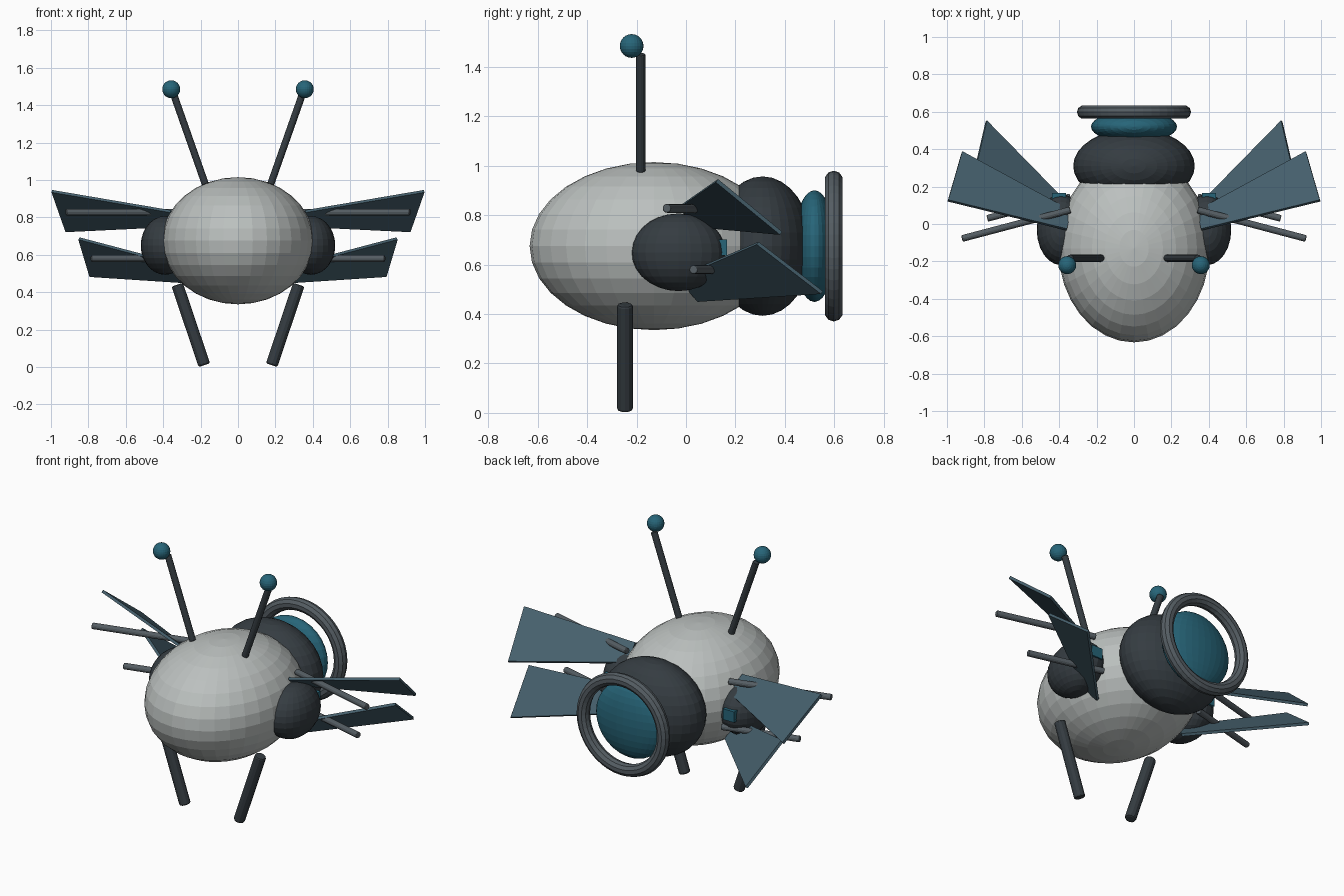
import bpy
import bmesh
from mathutils import Vector

if "Cube" in bpy.data.objects:
    bpy.data.objects.remove(bpy.data.objects["Cube"])


def material(name, rgb):
    m = bpy.data.materials.new(name)
    m.diffuse_color = (*rgb, 1)
    m.use_nodes = True
    m.node_tree.nodes["Principled BSDF"].inputs["Base Color"].default_value = m.diffuse_color
    return m


SHELL = material("shell", (0.50, 0.53, 0.52))
DARK = material("dark", (0.035, 0.045, 0.053))
TEAL = material("teal", (0.02, 0.13, 0.19))
BLADE = material("blade", (0.06, 0.115, 0.15))
STEEL = material("steel", (0.09, 0.11, 0.125))


def finish(name, mat):
    ob = bpy.context.object
    ob.name = name
    ob.data.materials.append(mat)
    return ob


def ellipsoid(name, mat, loc, radii, seg=32, rings=16):
    bpy.ops.mesh.primitive_uv_sphere_add(segments=seg, ring_count=rings, location=loc)
    ob = finish(name, mat)
    ob.scale = radii
    return ob


def rod(name, mat, a, b, r, bevel):
    a, b = Vector(a), Vector(b)
    bpy.ops.mesh.primitive_cylinder_add(vertices=12, radius=r, depth=(b - a).length,
                                        location=(a + b) / 2)
    ob = finish(name, mat)
    ob.rotation_euler = (b - a).to_track_quat('Z', 'Y').to_euler()
    mod = ob.modifiers.new("bevel", 'BEVEL')
    mod.width = bevel
    mod.segments = 2
    return ob


def plate(name, mat, corners, thickness=0.016):
    bm = bmesh.new()
    bm.faces.new([bm.verts.new(c) for c in corners])
    me = bpy.data.meshes.new(name)
    bm.to_mesh(me)
    bm.free()
    ob = bpy.data.objects.new(name, me)
    bpy.context.collection.objects.link(ob)
    me.materials.append(mat)
    mod = ob.modifiers.new("thickness", 'SOLIDIFY')
    mod.thickness = thickness
    mod.offset = 0
    return ob


# Body, rear housing, glowing lens and rear ring
ellipsoid("body", SHELL, (0, -0.13, 0.675), (0.405, 0.503, 0.34))
ellipsoid("rear_housing", DARK, (0, 0.31, 0.675), (0.325, 0.20, 0.282))
ellipsoid("rear_lens", TEAL, (0, 0.52, 0.675), (0.23, 0.085, 0.226))
bpy.ops.mesh.primitive_torus_add(location=(0, 0.598, 0.675), rotation=(1.5707963, 0, 0),
                                 major_radius=0.268, minor_radius=0.037,
                                 major_segments=40, minor_segments=10)
finish("rear_ring", STEEL)

for side, s in (("left", -1), ("right", 1)):
    def p(x, y, z):
        return (s * x, y, z)

    # Side pod with a small exhaust block at its back
    ellipsoid(side + "_pod", DARK, p(0.39, -0.03, 0.65), (0.13, 0.19, 0.157), 24, 14)
    bpy.ops.mesh.primitive_cube_add(size=1, location=p(0.40, 0.135, 0.67))
    finish(side + "_exhaust", TEAL).scale = (0.075, 0.06, 0.065)

    # Two flared wing blades
    plate(side + "_upper_blade", BLADE, [p(0.36, -0.03, 0.832), p(0.995, 0.125, 0.94),
                                         p(0.92, 0.385, 0.727), p(0.34, 0.07, 0.755)])
    plate(side + "_lower_blade", BLADE, [p(0.33, -0.03, 0.55), p(0.85, 0.29, 0.687),
                                         p(0.79, 0.55, 0.487), p(0.30, 0.05, 0.455)])

    # Two barrels sticking out sideways
    rod(side + "_upper_barrel", STEEL, p(0.34, 0.075, 0.828), p(0.92, -0.078, 0.828), 0.018, 0.005)
    rod(side + "_lower_barrel", STEEL, p(0.34, 0.145, 0.58), p(0.785, 0.03, 0.58), 0.018, 0.005)

    # Antenna with ball tip
    rod(side + "_antenna", DARK, p(0.175, -0.183, 0.978), p(0.342, -0.183, 1.452), 0.019, 0.004)
    ellipsoid(side + "_antenna_tip", TEAL, p(0.357, -0.22, 1.485), (0.048,) * 3, 24, 12)

    # Leg
    rod(side + "_leg", DARK, p(0.18, -0.247, 0.01), p(0.325, -0.247, 0.44), 0.032, 0.01)
